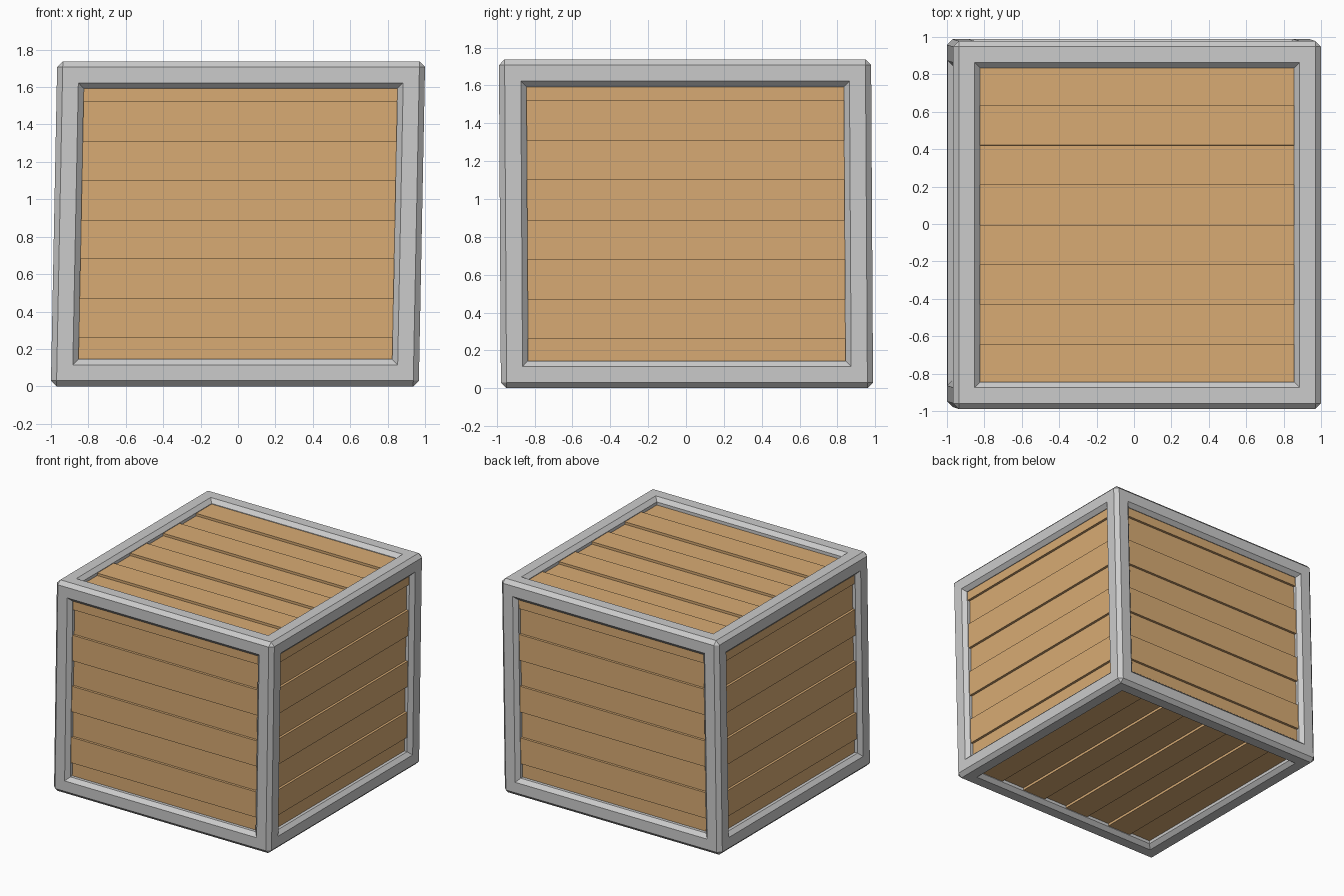
import bpy, bmesh
from mathutils import Matrix, Vector

if "Cube" in bpy.data.objects:
    bpy.data.objects.remove(bpy.data.objects["Cube"])

W, H = 1.967, 1.738          # crate width/depth and height
HW, HH = W / 2, H / 2
SX, SY = 0.034 / H, -0.0105 / H   # slight lean of the whole crate

wood = bpy.data.materials.new("wood")
wood.diffuse_color = (0.69, 0.41, 0.175, 1)
wood.use_nodes = True
wood.node_tree.nodes["Principled BSDF"].inputs["Base Color"].default_value = wood.diffuse_color

# lean in x and y with height, then stand on the ground
LEAN = Matrix(((1, 0, SX, 0), (0, 1, SY, 0), (0, 0, 1, HH), (0, 0, 0, 1)))


def finish(name, bm, mat=None):
    bmesh.ops.transform(bm, matrix=LEAN, verts=bm.verts)
    bmesh.ops.recalc_face_normals(bm, faces=bm.faces)
    me = bpy.data.meshes.new(name)
    bm.to_mesh(me)
    bm.free()
    if mat:
        me.materials.append(mat)
    ob = bpy.data.objects.new(name, me)
    bpy.context.collection.objects.link(ob)
    return ob


# metal frame: chamfered box with a chamfered opening in every side
bm = bmesh.new()
bmesh.ops.create_cube(bm, size=1, matrix=Matrix.Diagonal((W, W, H, 1)))
bmesh.ops.bevel(bm, geom=bm.edges[:], offset=0.03, offset_type='OFFSET',
                segments=1, profile=0.5, affect='EDGES')
sides = [f for f in bm.faces if f.calc_area() > 1]
bmesh.ops.inset_individual(bm, faces=sides, thickness=0.085, use_even_offset=True)
bmesh.ops.inset_individual(bm, faces=sides, thickness=0.03, depth=-0.03,
                           use_even_offset=True)
walls = bmesh.ops.extrude_discrete_faces(bm, faces=sides)["faces"]
for f in walls:
    n = f.normal.copy()
    bmesh.ops.translate(bm, verts=f.verts[:], vec=-0.06 * n)
bmesh.ops.delete(bm, geom=walls, context='FACES')
finish("frame", bm)


# plank panels: eight boards per side, every other board set deeper
def panel(name, normal, along, half, start, pitch):
    n, a = Vector(normal), Vector(along)
    c = Vector([abs(v) for v in n.cross(a)])
    bm = bmesh.new()
    thick = 0.045
    for i in range(8):
        depth = 0.035 if i % 2 else 0.055
        pos = n * (half - depth - thick / 2) + c * (start + (i + 0.5) * pitch)
        size = [abs(n[k]) * thick + abs(a[k]) * 1.74 + c[k] * pitch
                for k in range(3)]
        bmesh.ops.create_cube(bm, size=1, matrix=Matrix.Translation(pos)
                              @ Matrix.Diagonal((*size, 1)))
    finish(name, bm, wood)


low, step = 0.05 - HH, 0.21
panel("front_planks", (0, -1, 0), (1, 0, 0), HW, low, step)
panel("back_planks", (0, 1, 0), (1, 0, 0), HW, low, step)
panel("right_planks", (1, 0, 0), (0, 1, 0), HW, low, step)
panel("left_planks", (-1, 0, 0), (0, 1, 0), HW, low, step)
panel("top_planks", (0, 0, 1), (1, 0, 0), HH, -0.852, 0.213)
panel("bottom_planks", (0, 0, -1), (0, 1, 0), HH, -0.852, 0.213)
